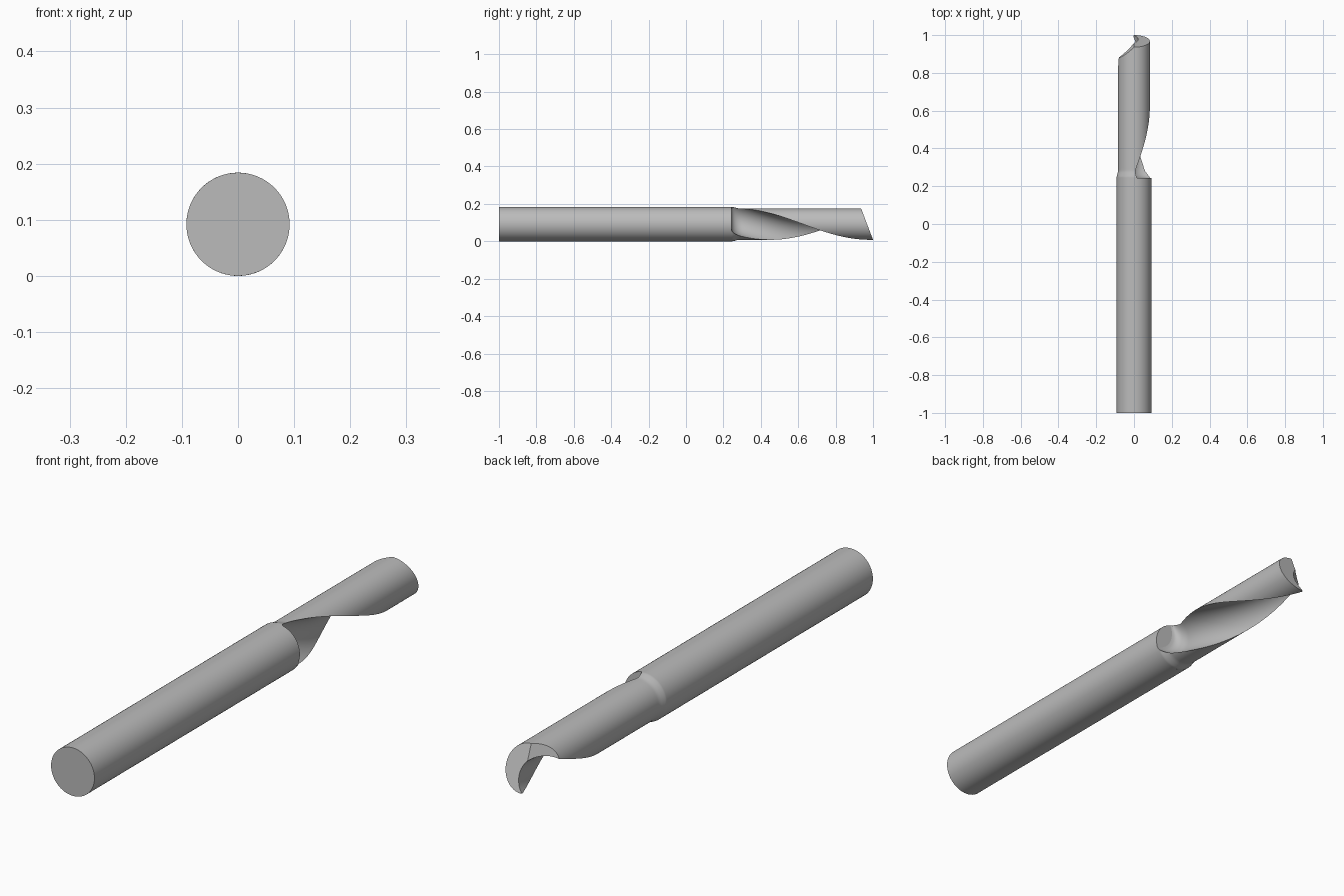
import bpy, bmesh, math
from mathutils import Vector

cube = bpy.data.objects.get("Cube")
if cube:
    bpy.data.objects.remove(cube, do_unlink=True)

AXIS_Z = 0.092      # height of the tool axis
SHANK_R = 0.092
BODY_R = 0.084
START, END = 0.243, 1.02
FLUTE_R = 0.085     # radius of the swept flute circle
FLUTE_OFFSET = 0.069

steel = bpy.data.materials.new("steel grey")
steel.use_nodes = True
grey = (0.5, 0.5, 0.5, 1)
steel.diffuse_color = grey
steel.node_tree.nodes["Principled BSDF"].inputs["Base Color"].default_value = grey


def add_object(name, bm):
    bmesh.ops.recalc_face_normals(bm, faces=bm.faces)
    mesh = bpy.data.meshes.new(name)
    bm.to_mesh(mesh)
    bm.free()
    mesh.materials.append(steel)
    obj = bpy.data.objects.new(name, mesh)
    bpy.context.collection.objects.link(obj)
    bpy.ops.object.select_all(action='DESELECT')
    obj.select_set(True)
    bpy.context.view_layer.objects.active = obj
    bpy.ops.object.shade_smooth_by_angle(angle=math.radians(30))
    return obj


def loft(bm, sections):
    """Join closed rings of points with quads and cap both ends."""
    rings = [[bm.verts.new(p) for p in s] for s in sections]
    for a, b in zip(rings, rings[1:]):
        for i in range(len(a)):
            j = (i + 1) % len(a)
            bm.faces.new((a[i], a[j], b[j], b[i]))
    bm.faces.new(rings[0])
    bm.faces.new(rings[-1])


def polar(radius, angle, y, centre=(0, 0)):
    return Vector((centre[0] + radius * math.cos(angle), y,
                   AXIS_Z + centre[1] + radius * math.sin(angle)))


def fluted_section(y):
    """Round section with a circular flute bitten out, turned along the helix."""
    neck = min(1, max(0, (y - 0.25) / 0.03))
    r = SHANK_R + (BODY_R - SHANK_R) * neck
    t = min(1, (y - START) / 0.06)
    c = FLUTE_OFFSET + 0.045 * (1 - math.sqrt(1 - (1 - t) ** 2))
    lip = math.acos((r * r + c * c - FLUTE_R ** 2) / (2 * r * c))
    turn = math.radians(-60.5 - 250 * (y - 0.6))
    n_out, n_in = 44, 24
    pts = [polar(r, turn + lip + (2 * math.pi - 2 * lip) * i / n_out, y)
           for i in range(n_out)]
    # flute wall, from the lower lip round to the upper lip
    half = math.atan2(r * math.sin(lip), c - r * math.cos(lip))
    centre = (c * math.cos(turn), c * math.sin(turn))
    pts += [polar(FLUTE_R, turn + math.pi + half - 2 * half * i / n_in, y, centre)
            for i in range(n_in)]
    return pts


# Shank: plain round bar
bm = bmesh.new()
sides = 64
loft(bm, [[polar(SHANK_R, 2 * math.pi * i / sides, y) for i in range(sides)]
          for y in (-1, START)])
add_object("shank", bm)

# Cutting body: twisted fluted loft with a rounded run-in at the flute start
bm = bmesh.new()
stations = [START + 0.06 * (i / 10) ** 1.5 for i in range(10)]
stations += [START + 0.06 + (END - START - 0.06) * i / 60 for i in range(61)]
loft(bm, [fluted_section(y) for y in stations])

# Ground tip: end relief plane and side relief plane
for point, normal in (((0, 1, 0.008), (0, 1, 0.38)),
                      ((0, 0.935, 0.178), (-0.95, 1, 0.38))):
    geom = bm.verts[:] + bm.edges[:] + bm.faces[:]
    cut = bmesh.ops.bisect_plane(bm, geom=geom, plane_co=point,
                                 plane_no=Vector(normal).normalized(),
                                 clear_outer=True)
    rim = [e for e in cut["geom_cut"] if isinstance(e, bmesh.types.BMEdge)]
    bmesh.ops.holes_fill(bm, edges=rim, sides=0)
add_object("cutting_body", bm)
